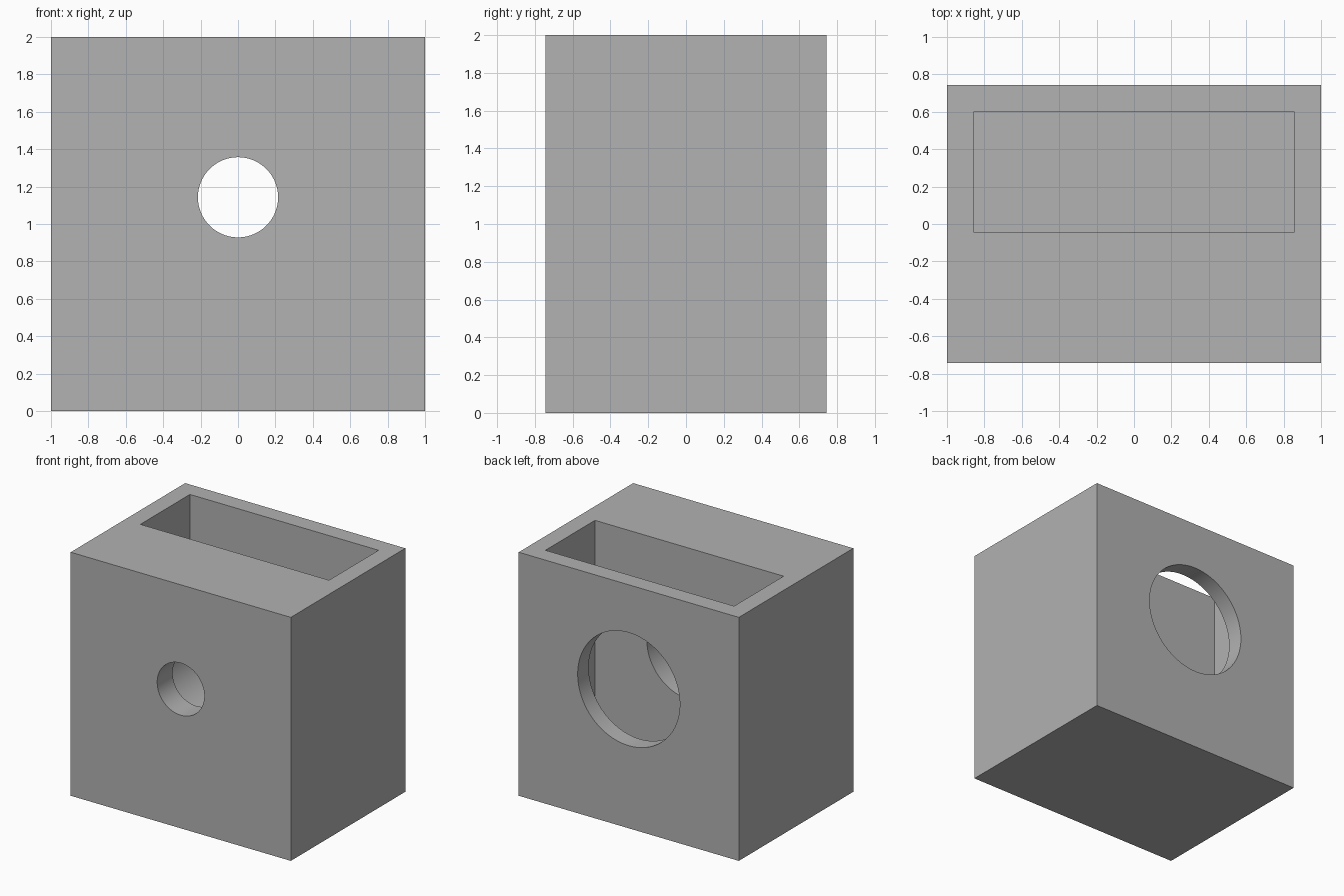
import bpy
import math

cube = bpy.data.objects.get("Cube")
if cube:
    bpy.data.objects.remove(cube, do_unlink=True)

UNIT = 1 / 7            # wall thickness, the module of the whole part
HALF_DEPTH = 5.2 * UNIT
BORE_Z = 8 * UNIT       # height of the shared bore axis
SLOT_FRONT, SLOT_BACK = -0.3 * UNIT, 4.2 * UNIT
SLOT_FLOOR = 2 * UNIT

grey = bpy.data.materials.new("plain grey")
grey.use_nodes = True
colour = (0.445, 0.445, 0.445, 1)
grey.diffuse_color = colour
grey.node_tree.nodes["Principled BSDF"].inputs["Base Color"].default_value = colour


def box(name, low, high):
    centre = [(a + b) / 2 for a, b in zip(low, high)]
    bpy.ops.mesh.primitive_cube_add(size=1, location=centre)
    obj = bpy.context.object
    obj.name = name
    obj.scale = [b - a for a, b in zip(low, high)]
    bpy.ops.object.transform_apply(location=True, rotation=True, scale=True)
    obj.data.materials.append(grey)
    return obj


def bore(name, radius, y0, y1):
    bpy.ops.mesh.primitive_cylinder_add(
        vertices=96, radius=radius, depth=y1 - y0,
        location=(0, (y0 + y1) / 2, BORE_Z), rotation=(math.pi / 2, 0, 0))
    obj = bpy.context.object
    obj.name = name
    bpy.ops.object.transform_apply(location=True, rotation=True, scale=True)
    obj.data.materials.append(grey)
    return obj


# Solid housing block
housing = box("housing", (-1, -HALF_DEPTH, 0), (1, HALF_DEPTH, 2))

# Top slot, small front hole, wider bore behind it, and large back opening
cutters = [
    box("slot_cutter", (-6 * UNIT, SLOT_FRONT, SLOT_FLOOR), (6 * UNIT, SLOT_BACK, 2.2)),
    bore("front_hole_cutter", 1.5 * UNIT, -0.9, -0.3),
    bore("inner_bore_cutter", 2.7 * UNIT, -HALF_DEPTH + 0.2, 0.1),
    bore("back_opening_cutter", 3.25 * UNIT, 0.5, 0.9),
]

bpy.ops.object.select_all(action="DESELECT")
housing.select_set(True)
bpy.context.view_layer.objects.active = housing
for cutter in cutters:
    cutter.hide_render = True
    cut = housing.modifiers.new(cutter.name, "BOOLEAN")
    cut.operation = "DIFFERENCE"
    cut.solver = "EXACT"
    cut.object = cutter
    bpy.ops.object.modifier_apply(modifier=cut.name)
    bpy.data.objects.remove(cutter, do_unlink=True)

# Smooth bores, crisp edges
bpy.ops.object.shade_smooth_by_angle(angle=math.radians(30))
